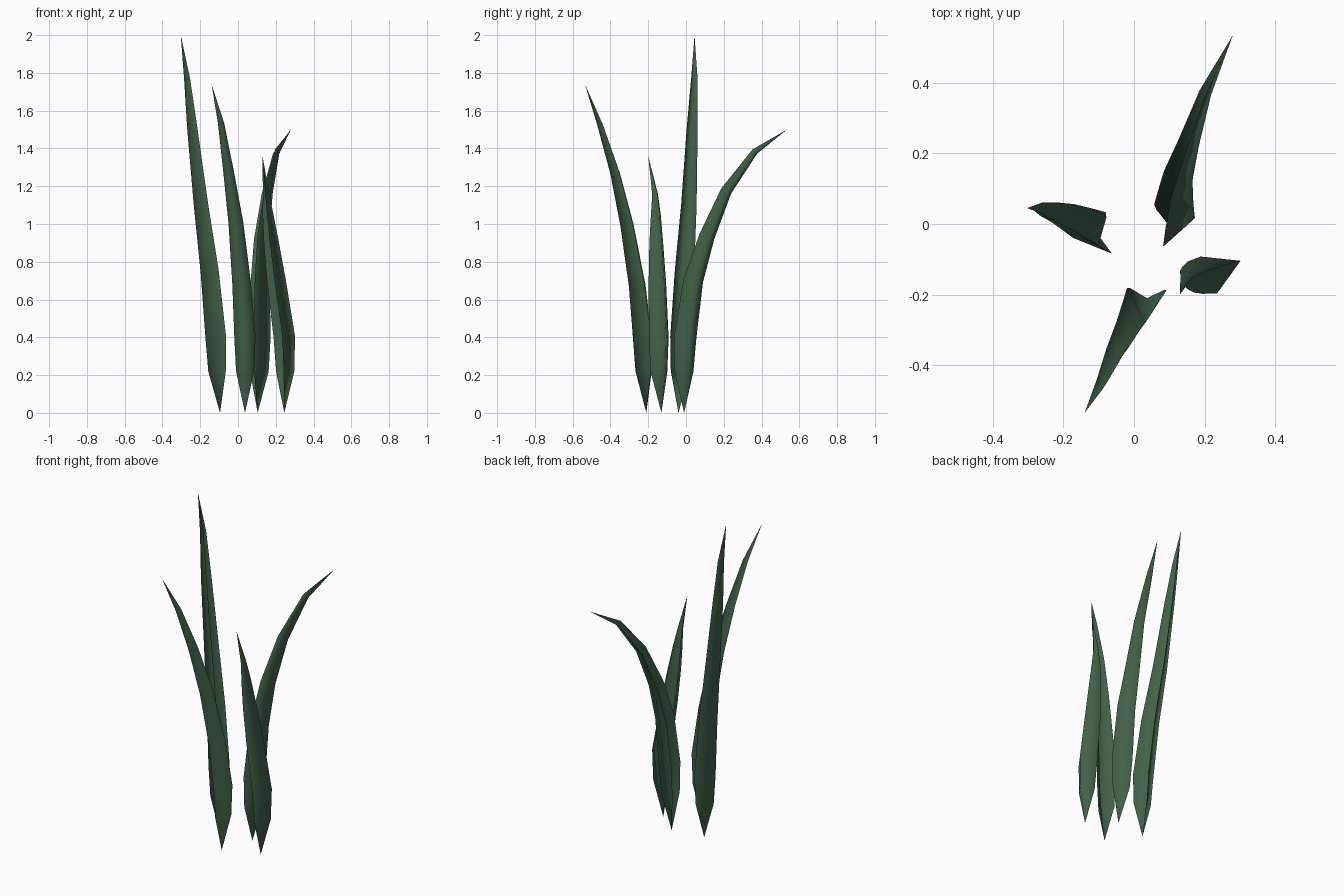
import bpy, bmesh
from math import cos, sin, radians
from mathutils import Vector

if "Cube" in bpy.data.objects:
    bpy.data.objects.remove(bpy.data.objects["Cube"])

# Dark green leaf material
green = bpy.data.materials.new("leaf_green")
green.diffuse_color = (0.055, 0.12, 0.065, 1)
green.use_nodes = True
green.node_tree.nodes["Principled BSDF"].inputs["Base Color"].default_value = green.diffuse_color

# Radius of the folded cross-section along each blade (pointed at both ends)
PROFILE = (0, 0.85, 1, 0.88, 0.7, 0.5, 0.29, 0)


def blade(name, spine_angle, radius, path):
    """A V-folded leaf: wing, spine and wing points swept along a curved path."""
    path = [Vector(p) for p in path]
    bm = bmesh.new()
    rows = []
    for i, (centre, scale) in enumerate(zip(path, PROFILE)):
        if scale == 0:
            rows.append([bm.verts.new(centre)] * 3)
            continue
        tangent = path[i + 1] - path[i - 1]
        tilt = Vector((0, 0, 1)).rotation_difference(tangent)
        row = []
        for offset in (-120, 0, 120):
            a = radians(spine_angle + offset)
            point = Vector((cos(a), sin(a), 0)) * radius * scale
            row.append(bm.verts.new(centre + tilt @ point))
        rows.append(row)
    for low, high in zip(rows, rows[1:]):
        for k in range(2):
            corners = [low[k], low[k + 1], high[k + 1], high[k]]
            bm.faces.new(list(dict.fromkeys(corners)))
    for face in bm.faces:
        face.smooth = True
    mesh = bpy.data.meshes.new(name)
    bm.to_mesh(mesh)
    bm.free()
    mesh.materials.append(green)
    bpy.context.collection.objects.link(bpy.data.objects.new(name, mesh))


# Tall, nearly straight blade on the left
blade("left_blade", 188, 0.068, [
    (-.095, -.04, 0), (-.10, -.035, .22), (-.105, -.03, .4), (-.139, -.012, .75),
    (-.187, .012, 1.1), (-.235, .03, 1.5), (-.266, .043, 1.77), (-.303, .045, 2)])

# Blade leaning to the front
blade("front_blade", 267, 0.065, [
    (.037, -.21, 0), (.036, -.212, .22), (.035, -.216, .4), (.018, -.246, .68),
    (-.012, -.303, 1.0), (-.05, -.368, 1.27), (-.09, -.452, 1.53), (-.14, -.535, 1.74)])

# Strongly bent blade at the back
blade("back_blade", 12, 0.07, [
    (.104, -.01, 0), (.104, -.005, .22), (.104, .003, .4), (.108, .045, .7),
    (.118, .115, .93), (.15, .215, 1.17), (.2, .365, 1.38), (.28, .535, 1.5)])

# Short blade on the right leaning inward
blade("right_blade", 24, 0.066, [
    (.245, -.13, 0), (.247, -.132, .22), (.242, -.131, .4), (.2, -.14, .7),
    (.174, -.148, .9), (.157, -.153, 1.05), (.147, -.16, 1.16), (.13, -.2, 1.36)])
